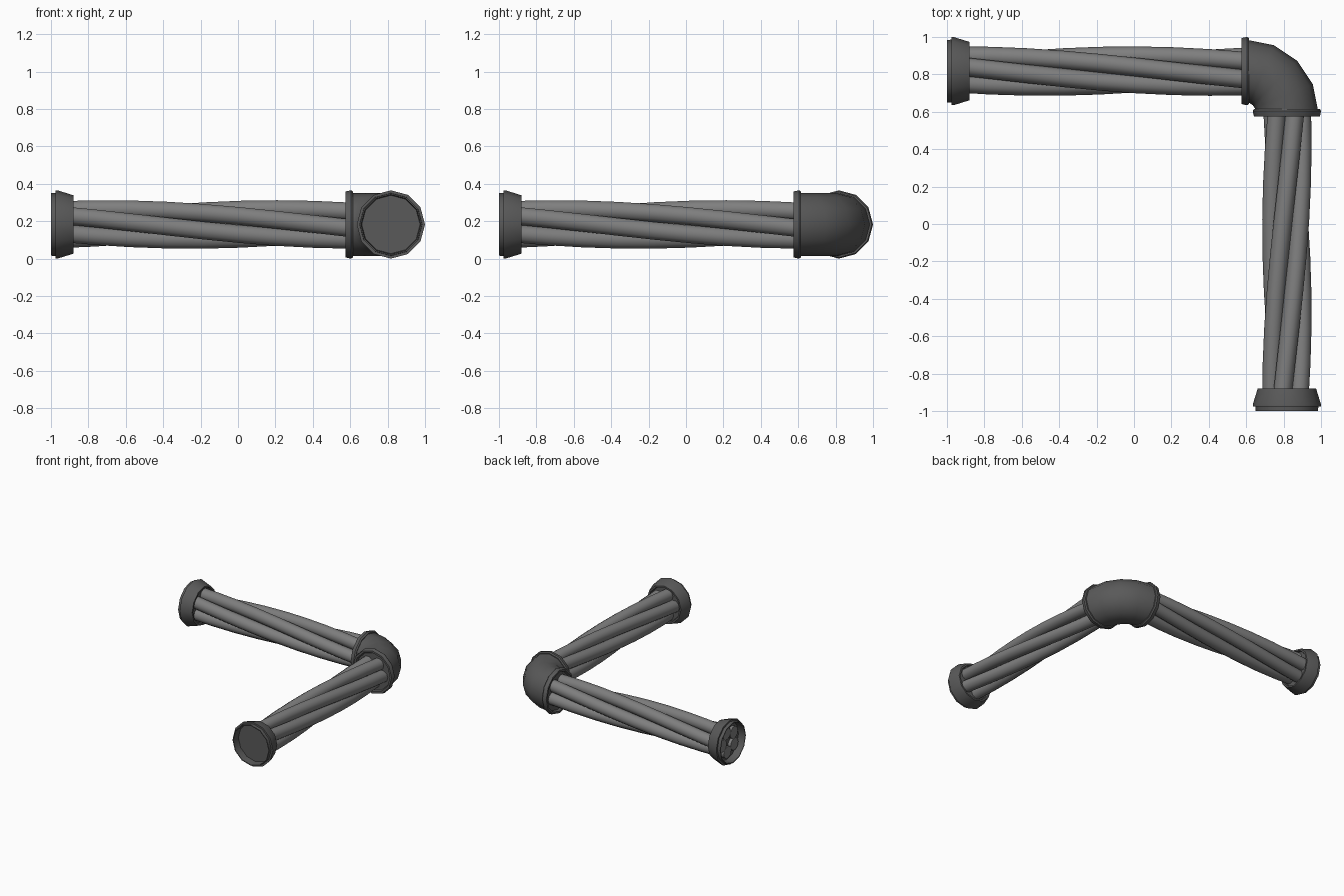
import bpy, bmesh, math
from mathutils import Matrix, Vector

if "Cube" in bpy.data.objects:
    bpy.data.objects.remove(bpy.data.objects["Cube"])

R = 0.1825            # flange radius = height of the axis
C = 1 - R             # distance of each arm's axis from the centre
SIDES = 12


def material(name, v):
    m = bpy.data.materials.new(name)
    m.diffuse_color = (v, v, v, 1)
    m.use_nodes = True
    m.node_tree.nodes["Principled BSDF"].inputs["Base Color"].default_value = m.diffuse_color
    return m


DARK = material("dark_fitting", 0.1)
CABLE = material("grey_cable", 0.21)


def build(name, rings, mat, matrix=Matrix(), smooth=35, cap=False):
    """Skin a list of point rings into one object."""
    bm = bmesh.new()
    rows = [[bm.verts.new(matrix @ Vector(p)) for p in ring] for ring in rings]
    for a, b in zip(rows, rows[1:]):
        n = len(a)
        for i in range(n):
            j = (i + 1) % n
            bm.faces.new((a[i], a[j], b[j], b[i]))
    if cap:
        bm.faces.new(rows[0])
        bm.faces.new(rows[-1])
    bmesh.ops.remove_doubles(bm, verts=bm.verts, dist=1e-5)
    bmesh.ops.recalc_face_normals(bm, faces=bm.faces)
    me = bpy.data.meshes.new(name)
    bm.to_mesh(me)
    bm.free()
    me.materials.append(mat)
    ob = bpy.data.objects.new(name, me)
    bpy.context.collection.objects.link(ob)
    bpy.ops.object.select_all(action='DESELECT')
    ob.select_set(True)
    bpy.context.view_layer.objects.active = ob
    bpy.ops.object.shade_smooth_by_angle(angle=math.radians(smooth))
    return ob


def circle(x, r, n=SIDES, cy=0.0, cz=0.0):
    return [(x, cy + r * math.cos(math.tau * i / n), cz + r * math.sin(math.tau * i / n))
            for i in range(n)]


def lathe(name, profile, matrix):
    return build(name, [circle(x, r) for x, r in profile], DARK, matrix)


# Profiles (distance along arm, radius)
end_cap = [(-0.94, 0), (-0.94, 0.156), (-1.0, 0.16), (-1.0, 0.167), (-0.975, 0.168),
           (-0.975, R), (-0.965, R), (-0.88, 0.156), (-0.88, 0.143), (-0.895, 0.138), (-0.895, 0)]
collar = [(0.592, 0), (0.592, 0.152), (0.575, 0.16), (0.575, 0.176), (0.585, 0.179),
          (0.605, R), (0.615, 0.176), (0.615, 0.16)]

# Five touching strands twisting along each arm
ORBIT, STRAND = 0.082, 0.05
X1, STEPS = 0.6, 8


def strand(name, k, start, matrix):
    rings = []
    for s in range(STEPS + 1):
        x = start + (X1 - start) * s / STEPS
        a = math.radians(90 + 80 * (x - 0.2) + 72 * k)
        rings.append(circle(x, STRAND, 10, ORBIT * math.cos(a), ORBIT * math.sin(a)))
    build(name, rings, CABLE, matrix, 40, cap=True)


# Left arm's strands poke through the cap floor, the front arm's stop just behind it
arms = {
    "left_arm": (Matrix.Translation((0, C, R)), -0.965),
    "front_arm": (Matrix.Translation((C, 0, R)) @ Matrix.Rotation(math.pi / 2, 4, 'Z'), -0.9395),
}
for arm, (m, start) in arms.items():
    lathe(arm + "_end_cap", end_cap, m)
    lathe(arm + "_elbow_collar", collar, m)
    for k in range(5):
        strand(f"{arm}_strand_{k + 1}", k, start, m)

# Elbow joining both collars
P, PIPE = 0.6, 0.168
rings = []
for s in range(5):
    t = math.pi / 2 * s / 4
    ring = []
    for i in range(SIDES):
        a = math.tau * i / SIDES
        d = C - P + PIPE * math.cos(a)
        ring.append((P + d * math.sin(t), P + d * math.cos(t), R + PIPE * math.sin(a)))
    rings.append(ring)
build("elbow", rings, DARK)
